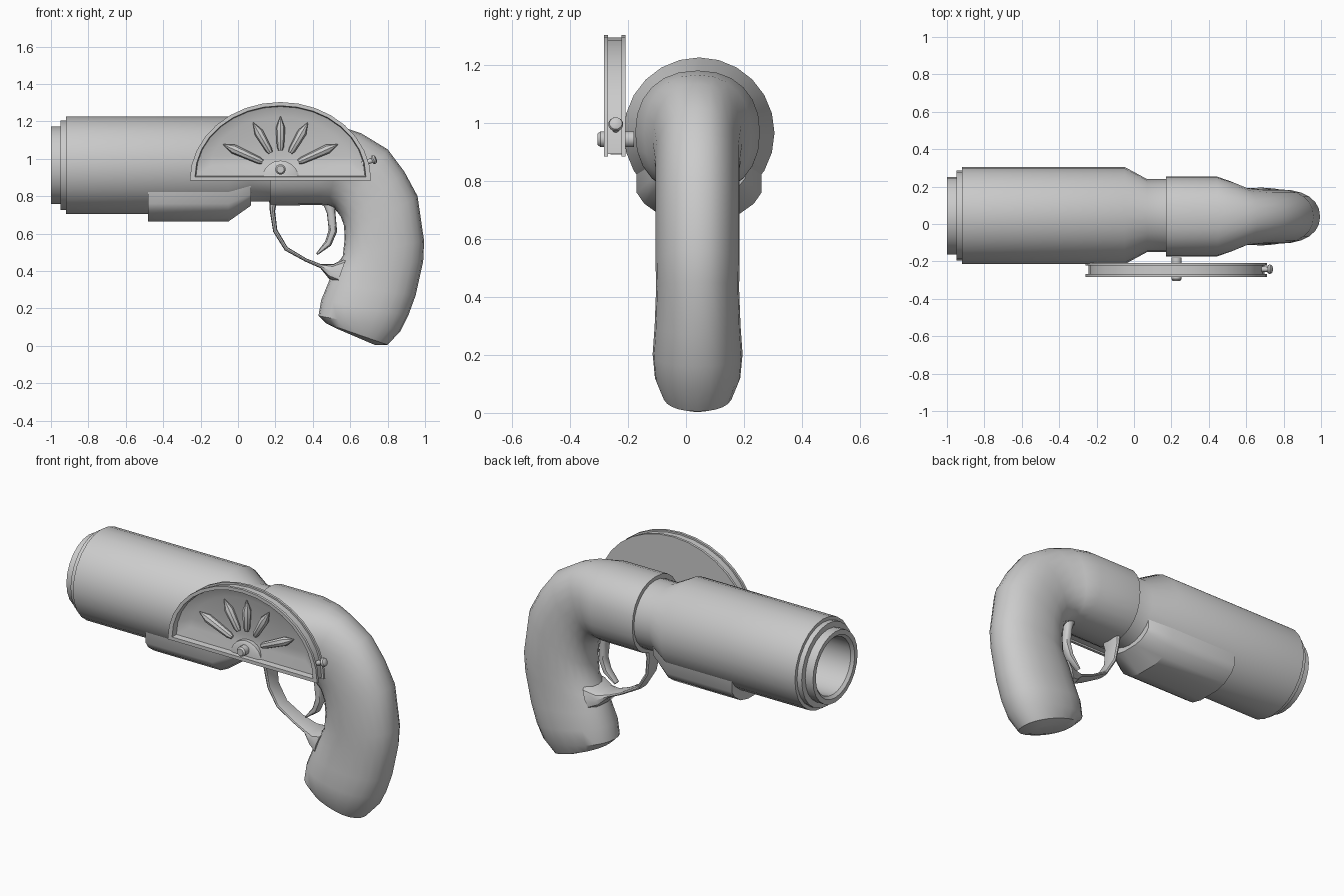
import bpy, bmesh
from math import sin, cos, pi, radians
from mathutils import Vector

CY, CZ = 0.045, 0.965   # barrel axis


def loft(name, rings, closed=False):
    """Skin a list of equal-length point loops; cap both ends unless closed."""
    bm = bmesh.new()
    loops = [[bm.verts.new(p) for p in r] for r in rings]
    n = len(loops[0])
    pairs = list(zip(loops, loops[1:])) + ([(loops[-1], loops[0])] if closed else [])
    for a, b in pairs:
        for i in range(n):
            j = (i + 1) % n
            bm.faces.new((a[i], a[j], b[j], b[i]))
    if not closed:
        bm.faces.new(loops[0])
        bm.faces.new(loops[-1])
    bmesh.ops.recalc_face_normals(bm, faces=bm.faces)
    me = bpy.data.meshes.new(name)
    bm.to_mesh(me)
    bm.free()
    ob = bpy.data.objects.new(name, me)
    bpy.context.collection.objects.link(ob)
    return ob


def lathe(name, profile, origin, axis, n=24):
    """Revolve (distance, radius) pairs about an axis."""
    axis = Vector(axis).normalized()
    u = axis.orthogonal().normalized()
    v = axis.cross(u)
    o = Vector(origin)
    return loft(name, [[o + axis * t + (u * cos(2 * pi * i / n) + v * sin(2 * pi * i / n)) * r
                        for i in range(n)] for t, r in profile])


def sweep(name, sections, cy, n=20, power=1.0):
    """Loft rounded sections given as outer x,z / inner x,z / half width."""
    def soft(c):
        return abs(c) ** power * (1 if c >= 0 else -1)
    rings = []
    for ox, oz, ix, iz, hw in sections:
        ring = []
        for i in range(n):
            c, s = soft(cos(2 * pi * i / n)), soft(sin(2 * pi * i / n))
            ring.append(((ox + ix) / 2 + (ox - ix) / 2 * c, cy + hw * s,
                         (oz + iz) / 2 + (oz - iz) / 2 * c))
        rings.append(ring)
    return loft(name, rings)


def half_disc(cx, zb, a, b, y, n=16):
    return [(cx + a * cos(pi * i / n), y, zb + b * sin(pi * i / n)) for i in range(n + 1)]


# Barrel with stepped muzzle, open bore and tapered rear neck
lathe("barrel", [(-0.5, 0.165), (-0.985, 0.165), (-1.0, 0.18), (-1.0, 0.207), (-0.95, 0.207),
                 (-0.95, 0.24), (-0.92, 0.24), (-0.92, 0.26), (-0.05, 0.26), (0.07, 0.195),
                 (0.25, 0.195)], (0, CY, CZ), (1, 0, 0))

# Lug under the barrel
lug = []
for x, w, zb, zt in [(-0.48, 0.215, 0.665, 0.9), (-0.05, 0.215, 0.665, 0.9), (0.07, 0.16, 0.75, 0.9)]:
    h = zt - zb
    half = [(w, zt), (w, zb + h * 0.4), (w * 0.88, zb + h * 0.24), (w * 0.62, zb + h * 0.07), (w * 0.3, zb)]
    lug.append([(x, CY + y, z) for y, z in half] + [(x, CY - y, z) for y, z in reversed(half)])
loft("under_lug", lug)

# Receiver flowing into the curved grip
sweep("grip", [(0.17, 1.18, 0.17, 0.75, 0.215), (0.45, 1.18, 0.43, 0.752, 0.215),
               (0.57, 1.165, 0.48, 0.75, 0.185), (0.66, 1.135, 0.515, 0.735, 0.155),
               (0.80, 1.05, 0.55, 0.69, 0.145), (0.89, 0.93, 0.567, 0.64, 0.145),
               (0.96, 0.80, 0.57, 0.57, 0.145), (0.995, 0.56, 0.56, 0.48, 0.145),
               (0.99, 0.45, 0.51, 0.41, 0.143), (0.95, 0.27, 0.48, 0.33, 0.148),
               (0.91, 0.16, 0.445, 0.245, 0.155), (0.87, 0.08, 0.43, 0.16, 0.147),
               (0.80, 0.005, 0.47, 0.12, 0.12), (0.735, 0.003, 0.52, 0.095, 0.07)],
      0.04, 24, 0.9)

# Trigger guard ribbon, widening where it joins the grip
sweep("trigger_guard", [(0.165, 0.80, 0.215, 0.80, 0.07), (0.17, 0.72, 0.198, 0.72, 0.055),
                        (0.188, 0.61, 0.21, 0.62, 0.045), (0.25, 0.51, 0.265, 0.527, 0.045),
                        (0.36, 0.45, 0.365, 0.467, 0.05), (0.44, 0.415, 0.445, 0.436, 0.06),
                        (0.485, 0.36, 0.51, 0.437, 0.085), (0.53, 0.33, 0.58, 0.47, 0.11)],
      0.04, 12, 0.6)

# Curved trigger
sweep("trigger", [(0.53, 0.79, 0.44, 0.79, 0.035), (0.52, 0.72, 0.475, 0.71, 0.032),
                  (0.53, 0.61, 0.485, 0.62, 0.03), (0.497, 0.535, 0.467, 0.56, 0.027),
                  (0.425, 0.485, 0.418, 0.495, 0.02)], 0.04, 12, 0.8)

# Half-round gauge housing: grooved rim outside, dished face inside
FX = 0.227
loft("gauge_housing", [half_disc(FX, 0.883 + d, 0.485 - d * 1.4, 0.42 - 2 * d, y) for d, y in
                       [(0, -0.208), (0, -0.222), (0.01, -0.222), (0.01, -0.268), (0, -0.268),
                        (0, -0.283), (0.02, -0.283), (0.024, -0.25), (0.08, -0.228)]])

# Gauge hub and axle
loft("gauge_hub", [half_disc(FX, 0.89, r, r, y, 10) for r, y in
                   [(0.1, -0.22), (0.1, -0.25), (0.085, -0.26)]])
lathe("gauge_axle", [(0, 0.028), (0.115, 0.028), (0.125, 0.02)], (FX, -0.18, 0.943), (0, -1, 0), 12)

# Five pointed rays
for k, (deg, tip) in enumerate([(24, 0.335), (60, 0.292), (90, 0.285), (120, 0.292), (156, 0.335)]):
    lathe(f"gauge_ray_{k + 1}", [(0.105, 0.012), (0.125, 0.019), (tip - 0.06, 0.025), (tip, 0.002)],
          (FX, -0.243, 0.94), (cos(radians(deg)), 0, sin(radians(deg))), 8)

# Small knob on the housing rim
lathe("rim_knob", [(0, 0.014), (0.055, 0.014), (0.056, 0.021), (0.064, 0.026), (0.074, 0.022),
                   (0.08, 0.01)], (0.665, -0.242, 0.972), (1, 0, 0.38), 12)

# Smooth shading with sharp edges kept
for ob in bpy.context.collection.objects:
    ob.select_set(True)
    bpy.context.view_layer.objects.active = ob
bpy.ops.object.shade_smooth_by_angle(angle=radians(35))
